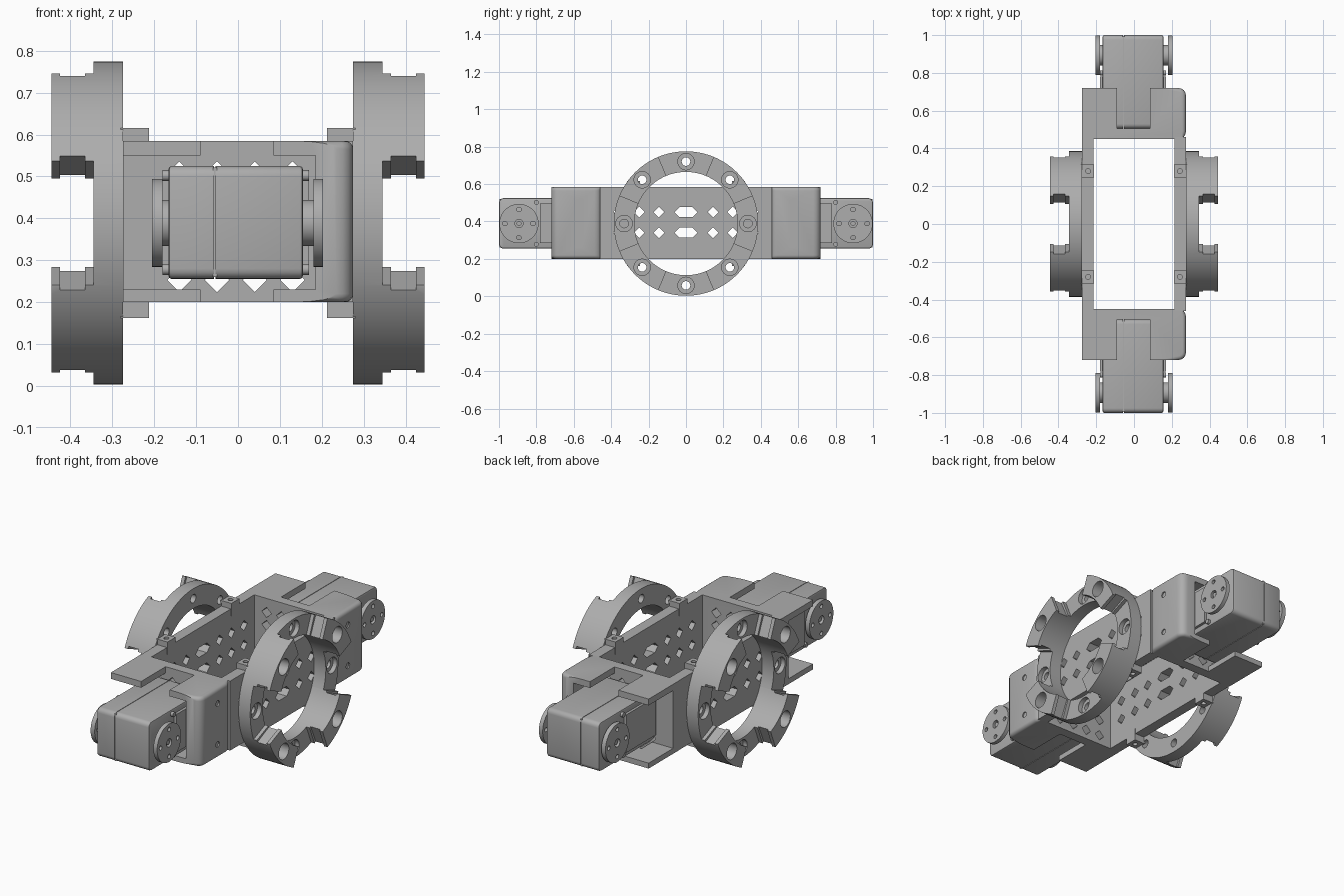
import bpy, bmesh, math
from mathutils import Vector, Matrix

cube = bpy.data.objects.get("Cube")
if cube:
    bpy.data.objects.remove(cube, do_unlink=True)

grey = bpy.data.materials.new("neutral grey")
grey.use_nodes = True
COLOR = (0.42, 0.42, 0.42, 1)
grey.diffuse_color = COLOR
grey.node_tree.nodes["Principled BSDF"].inputs["Base Color"].default_value = COLOR
MID = 0.389


def prism(bm, poly, axis, lo, hi):
    """Extrude a 2D outline along an axis."""
    def place(u, v, w):
        return {"X": (w, u, v), "Y": (u, w, v), "Z": (u, v, w)}[axis]
    a = [bm.verts.new(place(u, v, lo)) for u, v in poly]
    b = [bm.verts.new(place(u, v, hi)) for u, v in poly]
    faces = [bm.faces.new(a), bm.faces.new(b)]
    for i in range(len(a)):
        j = (i + 1) % len(a)
        faces.append(bm.faces.new((a[i], a[j], b[j], b[i])))
    bmesh.ops.recalc_face_normals(bm, faces=faces)


def circle(u, v, r, n=24):
    return [(u + r * math.cos(2 * math.pi * i / n), v + r * math.sin(2 * math.pi * i / n)) for i in range(n)]


def rect(u0, u1, v0, v1):
    return [(u0, v0), (u1, v0), (u1, v1), (u0, v1)]


def lozenge(u, v, r, stretch=0.0):
    if not stretch:
        return circle(u, v, r, 4)
    return [(u - r - stretch, v), (u - stretch, v - r), (u + stretch, v - r),
            (u + r + stretch, v), (u + stretch, v + r), (u - stretch, v + r)]


def build(name, shapes):
    bm = bmesh.new()
    for s in shapes:
        prism(bm, *s)
    mesh = bpy.data.meshes.new(name)
    bm.to_mesh(mesh)
    bm.free()
    mesh.materials.append(grey)
    ob = bpy.data.objects.new(name, mesh)
    bpy.context.collection.objects.link(ob)
    return ob


def apply(ob, mod):
    bpy.context.view_layer.objects.active = ob
    bpy.ops.object.modifier_apply(modifier=mod.name)


def cut(ob, shapes):
    cutter = build("cutter", shapes)
    mod = ob.modifiers.new("cut", "BOOLEAN")
    mod.operation, mod.solver, mod.object = "DIFFERENCE", "EXACT", cutter
    apply(ob, mod)
    bpy.data.objects.remove(cutter, do_unlink=True)


def round_edges(ob, rule, width, segments=4):
    bm = bmesh.new()
    bm.from_mesh(ob.data)
    edges = [e for e in bm.edges if rule((e.verts[0].co + e.verts[1].co) / 2, (e.verts[1].co - e.verts[0].co))]
    bmesh.ops.bevel(bm, geom=edges, offset=width, segments=segments, affect="EDGES", profile=0.5)
    bm.to_mesh(ob.data)
    bm.free()


def smooth(ob):
    bpy.ops.object.select_all(action="DESELECT")
    ob.select_set(True)
    bpy.context.view_layer.objects.active = ob
    bpy.ops.object.shade_smooth_by_angle(angle=math.radians(32))


def mirror_copy(ob, name, axis):
    smooth(ob)
    twin = ob.copy()
    twin.data = ob.data.copy()
    twin.name = name
    scale = Vector((1, 1, 1))
    scale[axis] = -1
    twin.data.transform(Matrix.Diagonal(scale).to_4x4())
    twin.data.flip_normals()
    bpy.context.collection.objects.link(twin)


# Perforated side plate
plate = build("left_side_plate", [(rect(-0.46, 0.46, 0.2, 0.585), "X", 0.215, 0.274)])
holes = []
for z in (0.34, 0.45):
    holes.append((lozenge(0, z, 0.027, 0.035), "X", 0.1, 0.4))
    for y in (0.145, 0.25, 0.36):
        holes += [(lozenge(s * y, z, 0.029), "X", 0.1, 0.4) for s in (-1, 1)]
cut(plate, holes)
mirror_copy(plate, "right_side_plate", 0)

# End bracket: open to the right, slotted top and bottom, perforated cross wall
bracket = build("back_bracket", [(rect(-0.275, 0.275, 0.45, 0.72), "Z", 0.2, 0.585)])
round_edges(bracket, lambda m, d: abs(d.z) > 0.1 and m.x > 0.2, 0.04)
round_edges(bracket, lambda m, d: abs(d.z) < 0.01 and m.x > 0.2 and abs(m.z - MID) > 0.18 and m.y > 0.46, 0.02)
cut(bracket, [(rect(-0.4, 0.185, 0.23, 0.55), "Y", 0.505, 0.9)])
cut(bracket, [(rect(-0.09, 0.085, 0.505, 0.9), "Z", 0.1, 0.7)])
wall_holes = [(lozenge(x, z, 0.029), "Y", 0.4, 0.6)
              for x in (-0.14, -0.05, 0.04, 0.13) for z in (0.253, 0.345, 0.435, 0.507)]
cut(bracket, wall_holes)
cut(bracket, [(circle(0.57, z, 0.016), "X", 0.1, 0.4) for z in (0.277, 0.503)])
mirror_copy(bracket, "front_bracket", 1)

# Bracket screws, sunk in the outer wall
screws = build("back_bracket_screws", [(circle(0.57, z, 0.016), "X", 0.2, 0.268) for z in (0.277, 0.503)])
mirror_copy(screws, "front_bracket_screws", 1)

# Mounting ring with four raised arcs and eight counterbored holes
ring = build("left_mounting_ring", [(circle(0, MID, 0.386, 96), "X", 0.274, 0.445)])
cut(ring, [(circle(0, MID, 0.276, 96), "X", 0.2, 0.5)])


def wedge(angle, half, r=0.7):
    ends = [(r * math.cos(angle + s * half), MID + r * math.sin(angle + s * half)) for s in (-1, 1)]
    near = [(0.1 * math.cos(angle + s * half), MID + 0.1 * math.sin(angle + s * half)) for s in (1, -1)]
    return ends + near


quarters = [i * math.pi / 2 for i in range(4)]
cut(ring, [(wedge(a, math.radians(22.5)), "X", 0.345, 0.5) for a in quarters])
cut(ring, [(wedge(a, math.radians(24.5)), "X", 0.365, 0.425) for a in quarters])


def ring_point(i):
    a = i * math.pi / 4
    return 0.331 * math.cos(a), MID + 0.331 * math.sin(a)


cut(ring, [(circle(*ring_point(i), 0.044), "X", 0.32, 0.5) for i in range(8)])
cut(ring, [(circle(*ring_point(i), 0.023), "X", 0.2, 0.5) for i in range(8)])
mirror_copy(ring, "right_mounting_ring", 0)

# Ring tabs that clamp over the plate edges
tabs = build("left_ring_tabs", [(rect(0.212, 0.28, y - 0.035, y + 0.035), "Z", z, z + 0.07)
                                for y in (-0.28, 0.28) for z in (0.162, 0.546)])
cut(tabs, [(circle(0.243, y, 0.013), "Z", 0.1, 0.7) for y in (-0.28, 0.28)])
mirror_copy(tabs, "right_ring_tabs", 0)

# Motor case in two halves with a seam between
for name, x0, x1 in (("motor_case", -0.054, 0.155), ("motor_cover", -0.166, -0.057)):
    case = build("back_" + name, [(rect(0.505, 1.0, 0.255, 0.525), "X", x0, x1)])
    round_edges(case, lambda m, d: abs(d.x) > 0.05, 0.025)
    outer = x1 if x1 > 0 else x0
    round_edges(case, lambda m, d: abs(m.x - outer) < 0.001, 0.008, 2)
    mirror_copy(case, "front_" + name, 1)
seam = build("back_motor_seam", [(rect(0.51, 0.996, 0.26, 0.521), "X", -0.06, -0.05)])
mirror_copy(seam, "front_motor_seam", 1)

# Raised cheeks on the motor sides, with corner screws
for side, x0, x1 in (("left", 0.15, 0.17), ("right", -0.18, -0.16)):
    cheek = build("back_%s_motor_cheek" % side, [(rect(0.52, 0.78, 0.285, 0.495), "X", x0, x1)])
    mirror_copy(cheek, "front_%s_motor_cheek" % side, 1)
    bolts = build("back_%s_motor_bolts" % side,
                  [(circle(0.8, z, 0.013, 12), "X", x0, x1) for z in (0.278, 0.502)])
    mirror_copy(bolts, "front_%s_motor_bolts" % side, 1)

# Round output horns with bolt circle, each on a hub
for side, x0, x1, h0, h1 in (("left", 0.18, 0.203, 0.15, 0.185), ("right", -0.205, -0.18, -0.185, -0.16)):
    horn = build("back_%s_horn" % side, [(circle(0.893, MID, 0.105, 48), "X", x0, x1)])
    bores = [(circle(0.893 + 0.075 * math.cos(a), MID + 0.075 * math.sin(a), 0.012, 12), "X", -0.3, 0.3)
             for a in quarters]
    cut(horn, bores + [(circle(0.893, MID, 0.022), "X", -0.3, 0.3)])
    mirror_copy(horn, "front_%s_horn" % side, 1)
    hub = build("back_%s_hub" % side, [(circle(0.893, MID, 0.055, 32), "X", h0, h1),
                                       (circle(0.893, MID, 0.013, 16), "X", h0 - 0.012, h1 + 0.012)])
    mirror_copy(hub, "front_%s_hub" % side, 1)
